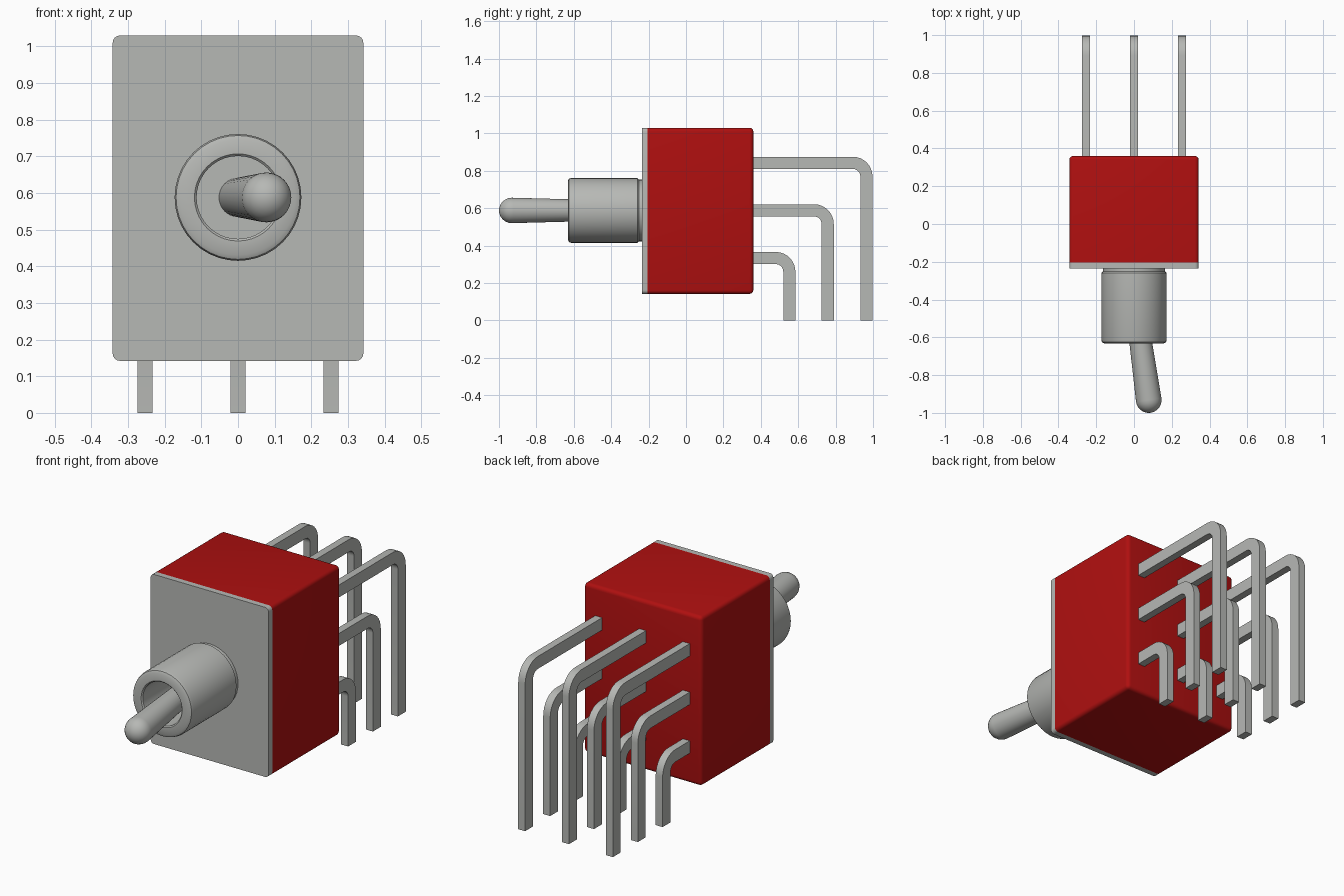
import bpy, bmesh, math
from mathutils import Vector

if "Cube" in bpy.data.objects:
    bpy.data.objects.remove(bpy.data.objects["Cube"])


def material(name, rgb):
    m = bpy.data.materials.new(name)
    m.use_nodes = True
    m.diffuse_color = (*rgb, 1)
    m.node_tree.nodes["Principled BSDF"].inputs["Base Color"].default_value = (*rgb, 1)
    return m


RED = material("red plastic", (0.43, 0.005, 0.005))
METAL = material("grey metal", (0.47, 0.48, 0.46))
AXIS_Z = 0.588


def finish(name, bm, mat, smooth=True):
    bmesh.ops.recalc_face_normals(bm, faces=bm.faces)
    mesh = bpy.data.meshes.new(name)
    bm.to_mesh(mesh)
    bm.free()
    mesh.materials.append(mat)
    ob = bpy.data.objects.new(name, mesh)
    bpy.context.collection.objects.link(ob)
    if smooth:
        bpy.ops.object.select_all(action="DESELECT")
        ob.select_set(True)
        bpy.context.view_layer.objects.active = ob
        bpy.ops.object.shade_smooth_by_angle(angle=math.radians(35))
    return ob


def box(name, lo, hi, mat, rounded):
    """Box whose edges are rounded where rounded(edge) is true."""
    lo, hi = Vector(lo), Vector(hi)
    bm = bmesh.new()
    bmesh.ops.create_cube(bm, size=1)
    for v in bm.verts:
        v.co = Vector((v.co[i] + 0.5) * (hi[i] - lo[i]) + lo[i] for i in range(3))
    bmesh.ops.bevel(bm, geom=[e for e in bm.edges if rounded(e)], offset=0.02,
                    segments=4, profile=0.5, affect="EDGES")
    return finish(name, bm, mat)


def lathe(name, profile, mat, steps):
    """Spin (radius, height) points around local z; radius 0 closes an end."""
    bm = bmesh.new()
    vs = [bm.verts.new((r, 0, h)) for r, h in profile]
    es = [bm.edges.new(p) for p in zip(vs, vs[1:])]
    bmesh.ops.spin(bm, geom=vs + es, cent=(0, 0, 0), axis=(0, 0, 1),
                   angle=math.tau, steps=steps, use_merge=True)
    bmesh.ops.remove_doubles(bm, verts=bm.verts, dist=1e-5)
    return finish(name, bm, mat)


def along_y(e):
    d = e.verts[0].co - e.verts[1].co
    return abs(d.y) > max(abs(d.x), abs(d.z))


# Housing and front plate
box("housing", (-0.342, -0.205, 0.142), (0.342, 0.36, 1.03), RED,
    lambda e: along_y(e) or all(v.co.y > 0 for v in e.verts))
box("front_plate", (-0.342, -0.235, 0.142), (0.342, -0.205, 1.03), METAL, along_y)

# Hollow threaded bushing with rounded rim, pointing to the front
bushing = lathe("bushing", [
    (0, 0), (0.165, 0), (0.165, 0.02), (0.173, 0.028), (0.173, 0.382), (0.169, 0.394),
    (0.157, 0.4), (0.119, 0.4), (0.113, 0.394), (0.113, 0.15), (0, 0.15)], METAL, 40)
bushing.location = (0, -0.232, AXIS_Z)
bushing.rotation_euler = (math.pi / 2, 0, 0)

# Tilted lever with a domed tip
base, tip = Vector((0, -0.37, AXIS_Z)), Vector((0.078, -0.932, AXIS_Z))
length, R = (tip - base).length, 0.068
dome = [(R * math.cos(a), length + R * math.sin(a))
        for a in (math.radians(d) for d in range(0, 90, 15))]
lever = lathe("lever", [(0, 0), (0.053, 0)] + dome + [(0, length + R)], METAL, 32)
lever.location = base
lever.rotation_euler = (tip - base).to_track_quat("Z", "Y").to_euler()


# Right-angle pins, three rows by three columns
def pin(name, x, reach, top):
    t, outer, start = 0.065, 0.105, 0.35
    cy, cz = reach - outer, top - outer

    def arc(r):
        return [(cy + r * math.sin(a), cz + r * math.cos(a))
                for a in (math.pi / 2 * i / 8 for i in range(9))]

    outline = ([(start, top)] + arc(outer) + [(reach, 0), (reach - t, 0)]
               + arc(outer - t)[::-1] + [(start, top - t)])
    bm = bmesh.new()
    face = bm.faces.new([bm.verts.new((x - 0.02, y, z)) for y, z in outline])
    ext = bmesh.ops.extrude_face_region(bm, geom=[face], use_keep_orig=True)
    for v in ext["geom"]:
        if isinstance(v, bmesh.types.BMVert):
            v.co.x += 0.04
    finish(name, bm, METAL)


for row, reach, top in (("lower", 0.585, 0.366), ("middle", 0.79, 0.621), ("upper", 0.997, 0.875)):
    for column, x in (("right", -0.254), ("centre", 0), ("left", 0.254)):
        pin(f"{row}_{column}_pin", x, reach, top)
